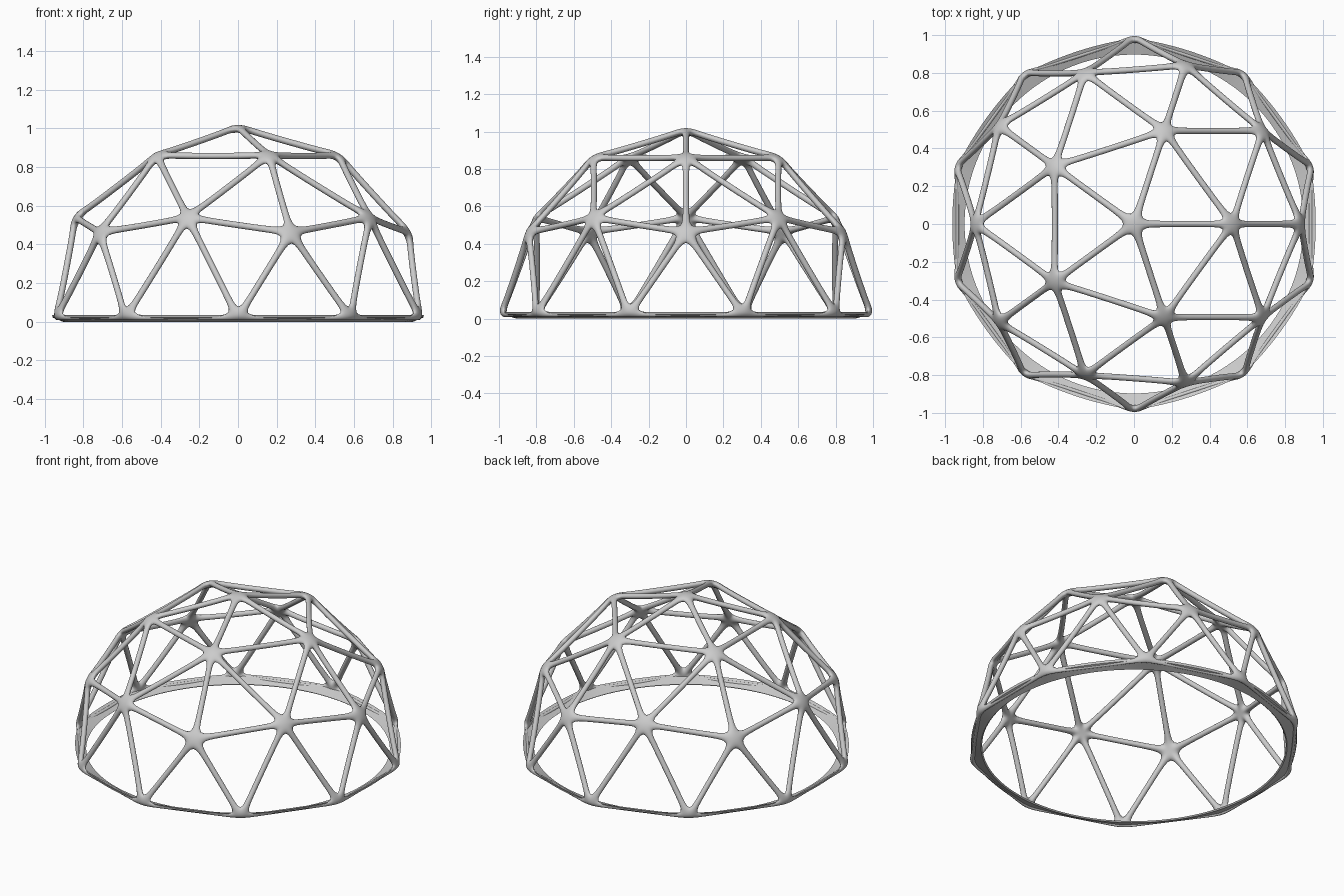
import bpy, bmesh, math
from mathutils import Vector

if "Cube" in bpy.data.objects:
    bpy.data.objects.remove(bpy.data.objects["Cube"])

R, Z0 = 0.985, 0.02
WIDTH, BASE_WIDTH = 0.0245, 0.015     # strut control half-widths
HUB, REACH1, REACH2 = 0.052, 0.06, 0.11


def add_object(name, bm):
    bmesh.ops.recalc_face_normals(bm, faces=bm.faces)
    me = bpy.data.meshes.new(name)
    bm.to_mesh(me)
    bm.free()
    ob = bpy.data.objects.new(name, me)
    bpy.context.collection.objects.link(ob)
    return ob


# Guide: upper half of a geodesic sphere, closed by a flat base face
guide = bmesh.new()
bmesh.ops.create_icosphere(guide, subdivisions=2, radius=R)
bmesh.ops.delete(guide, geom=[v for v in guide.verts if v.co.z < -0.05], context='VERTS')
bmesh.ops.contextual_create(guide, geom=[e for e in guide.edges if e.is_boundary])
bmesh.ops.recalc_face_normals(guide, faces=guide.faces)
for v in guide.verts:
    v.co = v.co.normalized() * R

# Lattice: webbed hubs joined by slim struts
bm = bmesh.new()
lift = Vector((0, 0, Z0))


def point(co):
    return bm.verts.new(co + lift)


def side(loop):
    a, b = loop.vert.co, loop.link_loop_next.vert.co
    return (a + b).normalized().cross((b - a).normalized())


outer, inner, corner, ends = {}, {}, {}, {}
for v in guide.verts:
    n = v.co.normalized()
    outer[v] = point(v.co + n * 0.021)
    inner[v] = point(v.co - n * 0.021)
for f in guide.faces:
    for l in f.loops:
        s = (side(l) + side(l.link_loop_prev)).normalized()
        corner[f, l.vert] = point(l.vert.co + s * (HUB if len(f.verts) == 3 else 0.016))

for e in guide.edges:
    a, b = e.verts
    fl = next(l.face for l in e.link_loops if l.vert == a)
    fr = next(l.face for l in e.link_loops if l.vert == b)
    w = WIDTH if len(fl.verts) == len(fr.verts) == 3 else BASE_WIDTH
    n = (a.co + b.co).normalized()
    d = (b.co - a.co).normalized()
    s = n.cross(d)
    rings = []
    for v, sign in ((a, 1), (b, -1)):
        p, q = v.co + d * sign * REACH1, v.co + d * sign * REACH2
        o, i = point(p + n * w), point(p - n * w)
        ends[e, v] = (o, i)
        near = [o, corner[fl, v], i, corner[fr, v]]
        far = [point(q + n * w), point(q + s * w), point(q - n * w), point(q - s * w)]
        rings += [near, far] if sign == 1 else [far, near]
    for r0, r1 in zip(rings, rings[1:]):
        for k in range(4):
            m = (k + 1) % 4
            bm.faces.new((r0[k], r0[m], r1[m], r1[k]))

for f in guide.faces:
    for l in f.loops:
        v = l.vert
        o1, i1 = ends[l.edge, v]
        o2, i2 = ends[l.link_loop_prev.edge, v]
        x = corner[f, v]
        bm.faces.new((outer[v], o1, x, o2))
        bm.faces.new((inner[v], i2, x, i1))
guide.free()

lattice = add_object("dome_lattice", bm)
for p in lattice.data.polygons:
    p.use_smooth = True
sub = lattice.modifiers.new("smooth", 'SUBSURF')
sub.levels = sub.render_levels = 2

# Base ring: thin band sloping down toward the inside, slightly pointed at the hubs
bm = bmesh.new()
SEG = 120
rings = []
for k in range(SEG):
    t = 2 * math.pi * k / SEG
    u = (math.degrees(t) + 18) % 36 / 18 - 1
    r = 0.962 + 0.022 * u * u
    profile = [(r, 0.036), (r - 0.004, 0.022), (0.905, 0.0), (0.897, 0.007)]
    rings.append([bm.verts.new((x * math.cos(t), x * math.sin(t), z)) for x, z in profile])
for k in range(SEG):
    r0, r1 = rings[k], rings[(k + 1) % SEG]
    for j in range(4):
        m = (j + 1) % 4
        bm.faces.new((r0[j], r0[m], r1[m], r1[j]))
ring = add_object("base_ring", bm)
bpy.ops.object.select_all(action='DESELECT')
ring.select_set(True)
bpy.context.view_layer.objects.active = ring
bpy.ops.object.shade_smooth_by_angle(angle=math.radians(35))
